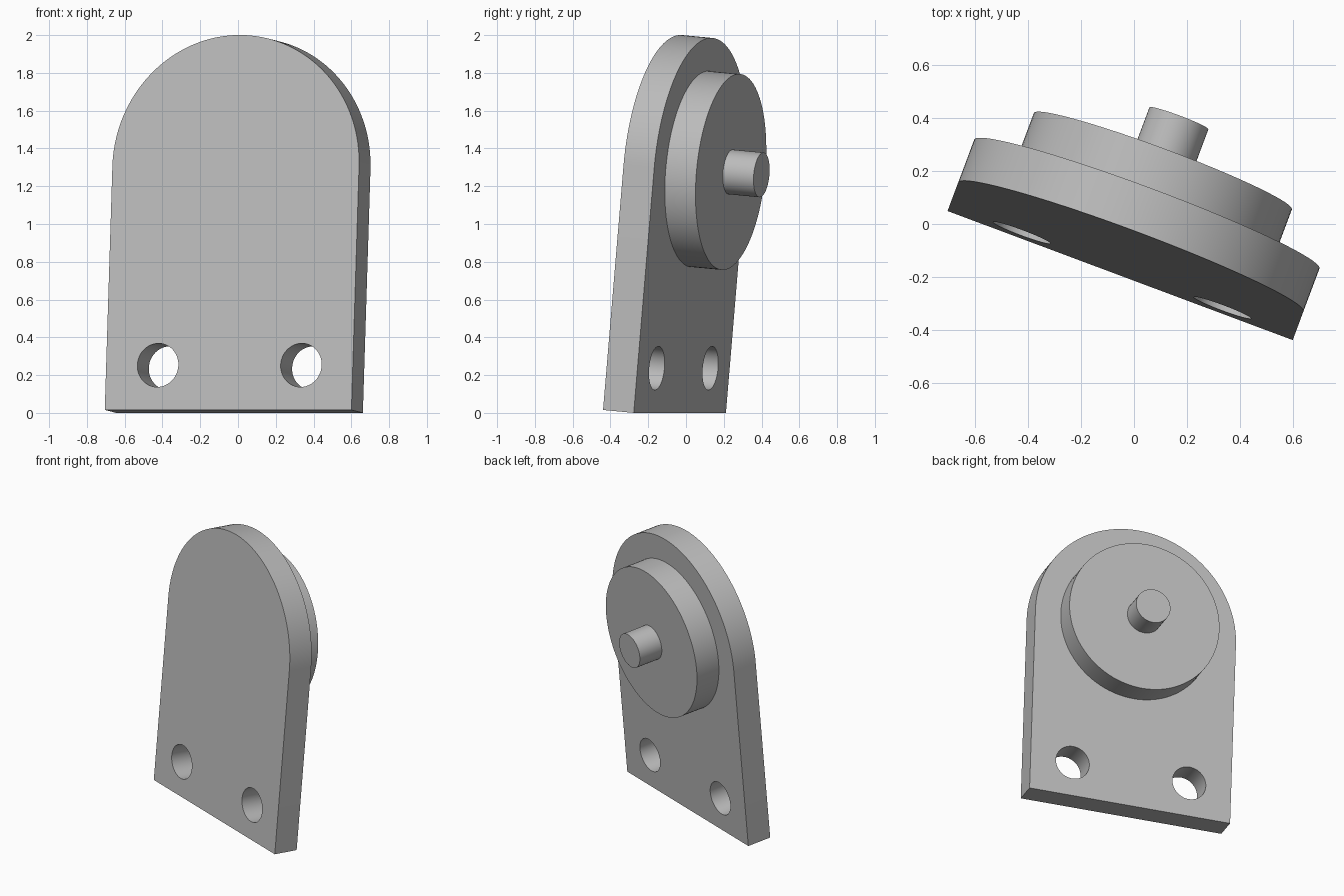
import bpy, bmesh
from math import sin, cos, pi, radians
from mathutils import Matrix, Vector

if "Cube" in bpy.data.objects:
    bpy.data.objects.remove(bpy.data.objects["Cube"])

# Single flat colour
grey = bpy.data.materials.new("mid grey")
grey.use_nodes = True
colour = (0.5, 0.5, 0.5, 1)
grey.diffuse_color = colour
grey.node_tree.nodes["Principled BSDF"].inputs["Base Color"].default_value = colour

# Sizes in the part's own frame: x across, y through the thickness, z up
WIDTH_RADIUS = 0.697
THICK = 0.174
ARC_Z = 1.296
HOLE_X, HOLE_Z, HOLE_RADIUS = 0.405, 0.238, 0.116

# The whole part is turned and leans back
POSE = (Matrix.Translation((-0.0525, -0.195, 0.0155))
        @ Matrix.Rotation(radians(-20.5), 4, 'Z')
        @ Matrix.Rotation(radians(-5.1), 4, 'X'))


def arc(cx, cz, r, sweep, n):
    """Points along an arc starting from +x."""
    return [(cx + r * cos(sweep * i / n), cz + r * sin(sweep * i / n))
            for i in range(n + 1)]


def circle(cx, cz, r, n=96):
    return arc(cx, cz, r, 2 * pi, n)[:-1]


def extrude_profile(name, loops, y, depth):
    """Fill closed loops (outline, then holes) and extrude towards +y."""
    bm = bmesh.new()
    edges = []
    for loop in loops:
        verts = [bm.verts.new((px, y, pz)) for px, pz in loop]
        edges += [bm.edges.new((verts[i - 1], verts[i])) for i in range(len(verts))]
    if len(loops) == 1:
        bm.faces.new(verts)
    else:
        bmesh.ops.triangle_fill(bm, edges=edges, use_beauty=True,
                                normal=Vector((0, -1, 0)))
    result = bmesh.ops.extrude_face_region(bm, geom=bm.faces[:])
    moved = [g for g in result["geom"] if isinstance(g, bmesh.types.BMVert)]
    bmesh.ops.translate(bm, verts=moved, vec=(0, depth, 0))
    bmesh.ops.recalc_face_normals(bm, faces=bm.faces[:])
    mesh = bpy.data.meshes.new(name)
    bm.to_mesh(mesh)
    bm.free()
    mesh.materials.append(grey)
    obj = bpy.data.objects.new(name, mesh)
    bpy.context.collection.objects.link(obj)
    obj.matrix_world = POSE
    bpy.ops.object.select_all(action='DESELECT')
    obj.select_set(True)
    bpy.context.view_layer.objects.active = obj
    bpy.ops.object.shade_smooth_by_angle(angle=radians(30))
    return obj


# Round-topped plate with two mounting holes
outline = [(-WIDTH_RADIUS, 0), (WIDTH_RADIUS, 0)]
outline += arc(0, ARC_Z, WIDTH_RADIUS, pi, 72)
holes = [circle(side * HOLE_X, HOLE_Z, HOLE_RADIUS, 48) for side in (-1, 1)]
extrude_profile("mounting_plate", [outline] + holes, 0, THICK)

# Stepped boss and peg on the back, centred on the plate's arc
extrude_profile("round_boss", [circle(0, ARC_Z, 0.521)], THICK, THICK)
extrude_profile("centre_peg", [circle(0, ARC_Z, 0.119, 48)], 2 * THICK, THICK)
